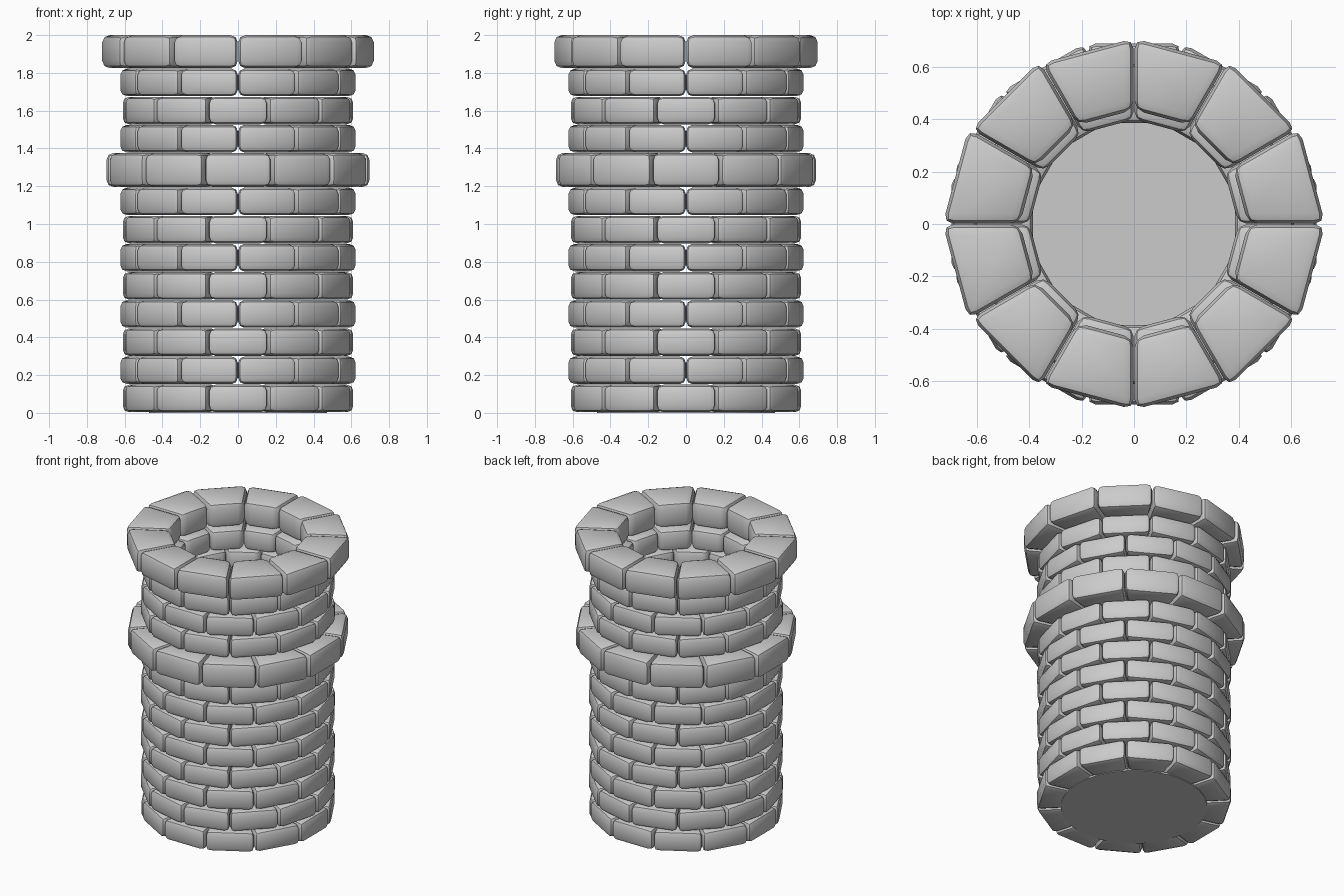
import bpy, bmesh
from math import cos, sin, tan, pi, radians

if "Cube" in bpy.data.objects:
    bpy.data.objects.remove(bpy.data.objects["Cube"])

COUNT = 12
HALF = pi / COUNT


def add_stone(bm, angle, r_in, r_out, z0, z1):
    # Wedge block with flat inner and outer faces
    a = HALF - 0.003
    corners = [(r_in, -r_in * tan(a)), (r_out, -r_out * tan(a)),
               (r_out, r_out * tan(a)), (r_in, r_in * tan(a))]
    rings = []
    for z in (z0, z1):
        rings.append([bm.verts.new((x * cos(angle) - y * sin(angle),
                                    x * sin(angle) + y * cos(angle), z))
                      for x, y in corners])
    lo, hi = rings
    bm.faces.new(lo[::-1])
    bm.faces.new(hi)
    for i in range(4):
        j = (i + 1) % 4
        bm.faces.new((lo[i], lo[j], hi[j], hi[i]))


def smooth(obj):
    bpy.ops.object.select_all(action='DESELECT')
    obj.select_set(True)
    bpy.context.view_layer.objects.active = obj
    bpy.ops.object.shade_smooth_by_angle(angle=radians(40))


def course(name, z0, z1, r_in, r_out, offset, bevel, wobble=0.0):
    bm = bmesh.new()
    for k in range(COUNT):
        angle = 2 * HALF * k + offset
        add_stone(bm, angle, r_in, r_out + wobble * cos(2 * angle), z0, z1)
    bmesh.ops.bevel(bm, geom=bm.edges[:], offset=bevel, segments=2,
                    profile=0.5, affect='EDGES', clamp_overlap=True)
    bmesh.ops.recalc_face_normals(bm, faces=bm.faces[:])
    mesh = bpy.data.meshes.new(name)
    bm.to_mesh(mesh)
    bm.free()
    obj = bpy.data.objects.new(name, mesh)
    bpy.context.collection.objects.link(obj)
    smooth(obj)


# Lower wall, staggered courses
STEP = 0.149
for i in range(8):
    z = 0.004 + i * STEP
    course(f"lower_course_{i + 1}", z, z + 0.145, 0.385, 0.61,
           HALF * (i % 2), 0.032)

# Projecting middle band
course("middle_band", 1.196, 1.376, 0.40, 0.692, 0, 0.036, 0.004)

# Upper wall
for i in range(3):
    z = 1.379 + i * STEP
    course(f"upper_course_{i + 1}", z, z + 0.145, 0.385, 0.61,
           HALF * ((i + 1) % 2), 0.032)

# Projecting rim
course("top_rim", 1.825, 2.0, 0.42, 0.694, HALF, 0.038, 0.012)

# Floor disc
bpy.ops.mesh.primitive_cylinder_add(vertices=32, radius=0.47, depth=0.012,
                                    location=(0, 0, 0.006))
bpy.context.object.name = "floor"
